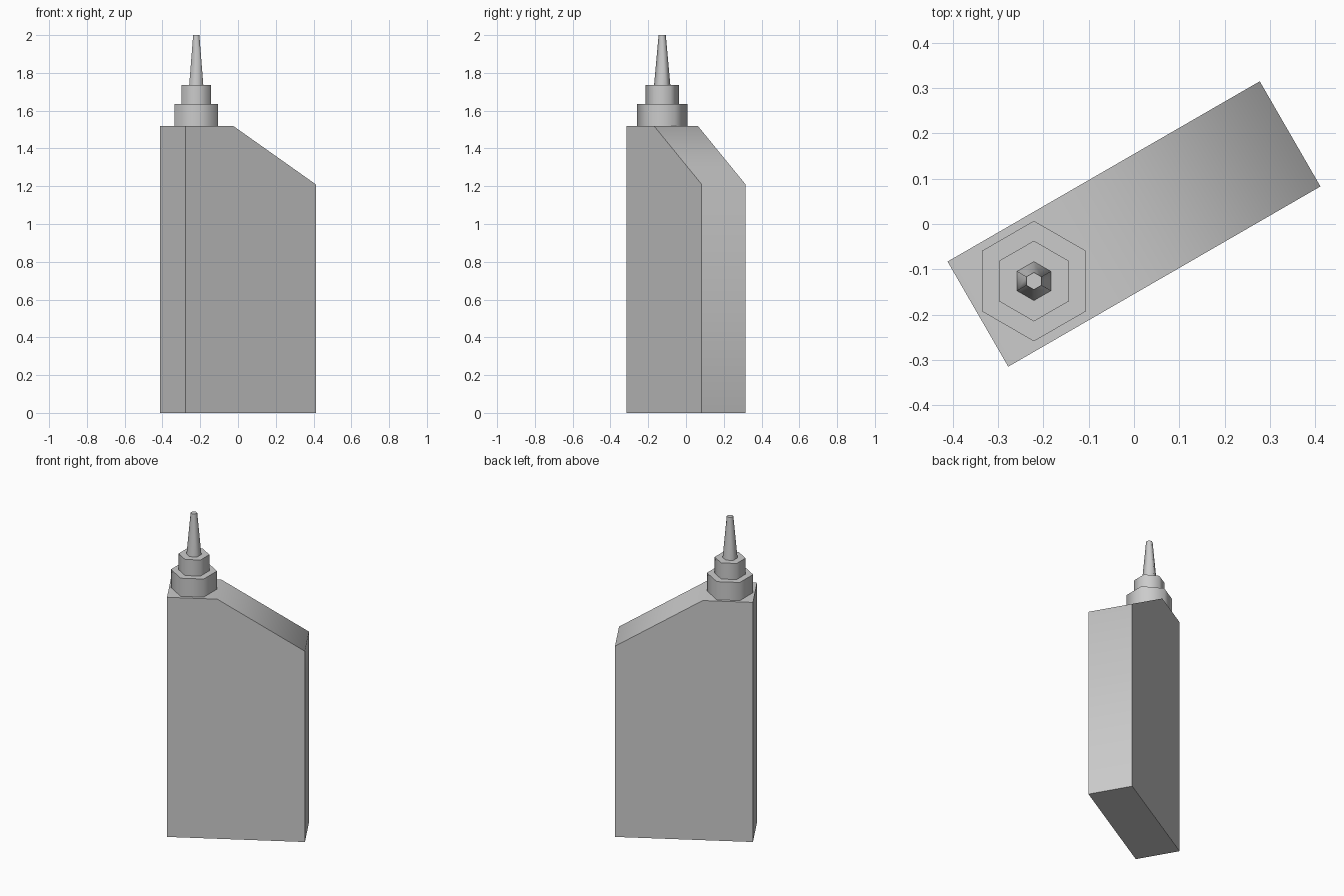
import bpy, bmesh, math
from mathutils import Matrix

cube = bpy.data.objects.get("Cube")
if cube:
    bpy.data.objects.remove(cube, do_unlink=True)

GREY = (0.6, 0.6, 0.6, 1)
mat = bpy.data.materials.new("grey plastic")
mat.use_nodes = True
mat.diffuse_color = GREY
mat.node_tree.nodes["Principled BSDF"].inputs["Base Color"].default_value = GREY


def add_object(name, bm):
    bmesh.ops.recalc_face_normals(bm, faces=bm.faces)
    mesh = bpy.data.meshes.new(name)
    bm.to_mesh(mesh)
    bm.free()
    mesh.materials.append(mat)
    obj = bpy.data.objects.new(name, mesh)
    bpy.context.collection.objects.link(obj)
    bpy.ops.object.select_all(action="DESELECT")
    obj.select_set(True)
    bpy.context.view_layer.objects.active = obj
    bpy.ops.object.shade_smooth_by_angle(angle=math.radians(61))


# Bottle body: side profile with a sloped shoulder, extruded and turned
half_length, half_width = 0.398, 0.134
profile = [(-half_length, 0), (half_length, 0), (half_length, 1.21),
           (-0.108, 1.52), (-half_length, 1.52)]
bm = bmesh.new()
face = bm.faces.new([bm.verts.new((x, -half_width, z)) for x, z in profile])
extruded = bmesh.ops.extrude_face_region(bm, geom=[face])["geom"]
bmesh.ops.translate(bm, vec=(0, 2 * half_width, 0),
                    verts=[v for v in extruded if isinstance(v, bmesh.types.BMVert)])
bmesh.ops.rotate(bm, verts=bm.verts, matrix=Matrix.Rotation(math.radians(30), 3, "Z"))
add_object("bottle_body", bm)

# Stacked hexagonal cap: name, bottom radius, top radius, bottom z, top z
for name, r1, r2, z1, z2 in [("cap_collar", 0.133, 0.133, 1.52, 1.635),
                             ("cap_neck", 0.089, 0.089, 1.635, 1.737),
                             ("nozzle_tip", 0.043, 0.019, 1.737, 2.0)]:
    bm = bmesh.new()
    place = Matrix.Translation((-0.221, -0.126, (z1 + z2) / 2))
    bmesh.ops.create_cone(bm, cap_ends=True, segments=6, radius1=r1, radius2=r2,
                          depth=z2 - z1, matrix=place)
    add_object(name, bm)
